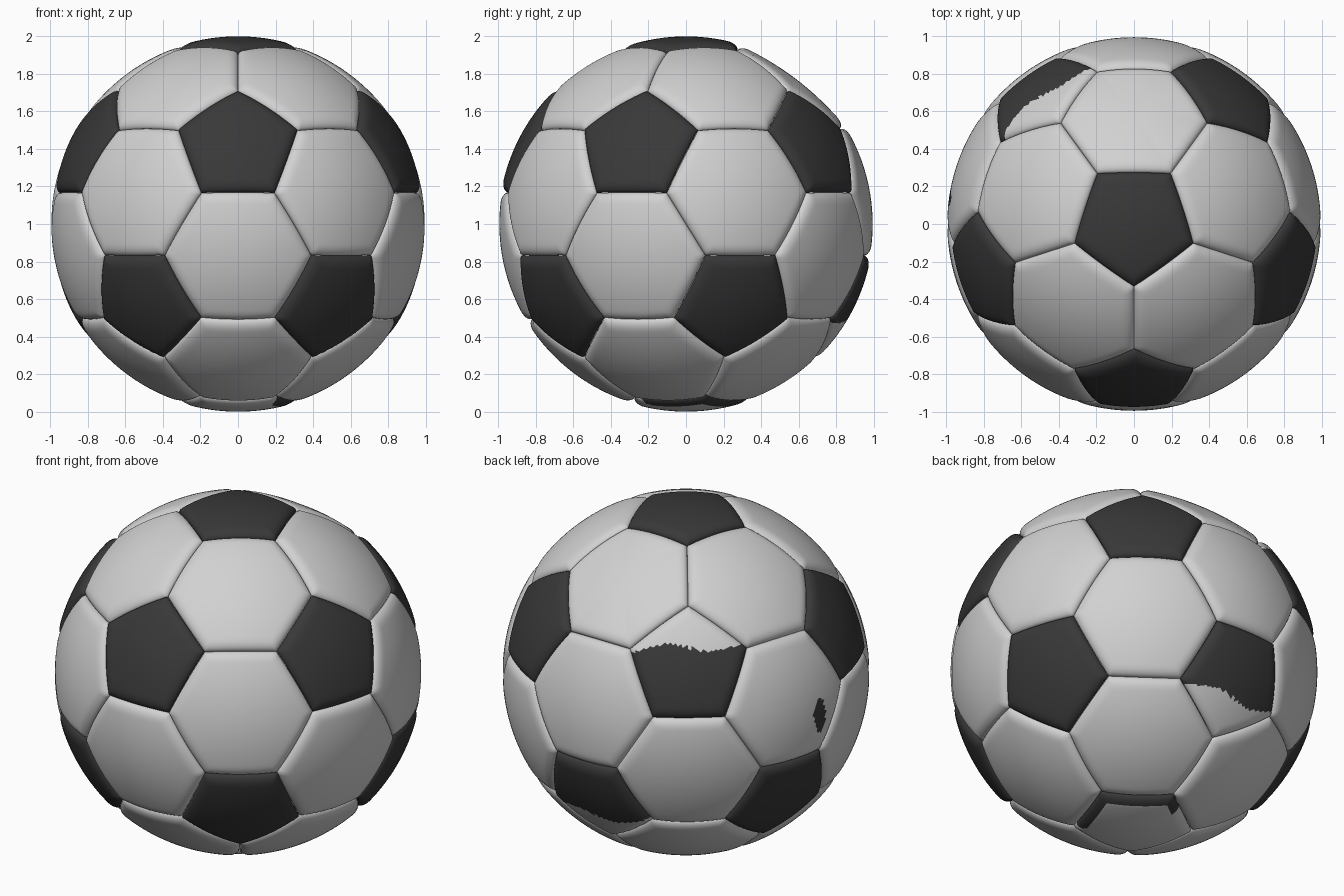
import bpy, bmesh, math
from mathutils import Vector

if "Cube" in bpy.data.objects:
    bpy.data.objects.remove(bpy.data.objects["Cube"])

SEG, RINGS = 22, 18            # resolution per panel edge / centre to seam
SEAM_DEPTH, SEAM_WIDTH = 0.035, 0.065


def material(name, v):
    m = bpy.data.materials.new(name)
    m.diffuse_color = (v, v, v, 1)
    m.use_nodes = True
    m.node_tree.nodes["Principled BSDF"].inputs["Base Color"].default_value = m.diffuse_color
    return m


white = material("white leather", 0.64)
black = material("black leather", 0.04)


def direction(az, lat):
    a, b = math.radians(az), math.radians(lat)
    return Vector((math.cos(b) * math.cos(a), math.cos(b) * math.sin(a), math.sin(b)))


# Twelve pentagon centres: poles plus an upper and a lower ring
LAT = math.degrees(math.atan(0.5))
P = [Vector((0, 0, 1)), Vector((0, 0, -1))]
P += [direction(-90 + 72 * k, LAT) for k in range(5)]
P += [direction(-54 + 72 * k, -LAT) for k in range(5)]
near = [[j for j in range(12) if 0.3 < P[i].dot(P[j]) < 0.6] for i in range(12)]


def seam_corner(i, j):
    return ((2 * P[i] + P[j]) / 3).normalized()


def sort_round(points):
    c = sum(points, Vector()) / len(points)
    n = c.normalized()
    a = (points[0] - c).normalized()
    b = n.cross(a)
    return c, sorted(points, key=lambda p: math.atan2((p - c).dot(b), (p - c).dot(a)))


def add_panel(bm, corners, radius, dent, is_dark):
    """Puffed panel whose rim rolls down into the seam."""
    c, pts = sort_round(corners)
    n = len(pts)
    apothem = ((pts[0] + pts[1]) / 2 - c).length
    rim = [pts[k].lerp(pts[(k + 1) % n], s / SEG) for k in range(n) for s in range(SEG)]

    def place(q, t):
        s = min((1 - t) * apothem / SEAM_WIDTH, 1)
        drop = SEAM_DEPTH * (1 - math.sqrt(max(0, 1 - (1 - s) ** 2)))
        return q.normalized() * (radius - drop - dent * (1 - t * t))

    prev = None
    mid = bm.verts.new(place(c, 0))
    for r in range(1, RINGS + 1):
        t = 1 - (1 - r / RINGS) ** 1.7
        ring = [bm.verts.new(place(c.lerp(e, t), t)) for e in rim]
        for k in range(len(ring)):
            k2 = (k + 1) % len(ring)
            vs = (mid, ring[k], ring[k2]) if prev is None else (prev[k], ring[k], ring[k2], prev[k2])
            f = bm.faces.new(vs)
            f.smooth = True
            f.material_index = int(is_dark(f.calc_center_median().normalized(), t))
        prev = ring


def finish(bm, name):
    me = bpy.data.meshes.new(name)
    bm.to_mesh(me)
    bm.free()
    me.materials.append(white)
    me.materials.append(black)
    ob = bpy.data.objects.new(name, me)
    ob.location.z = 1
    bpy.context.collection.objects.link(ob)


def partly_covered(centre, pole):
    """Pentagon whose tip towards the pole is covered in white."""
    u = (pole - centre * pole.dot(centre)).normalized()
    w = centre.cross(u)
    return lambda f, t: f.dot(u) < 0.105 + 0.02 * math.sin(14 * f.dot(w))


# Pentagon panels
covered_top, covered_low = direction(126, LAT), direction(90, -LAT)
rim_side = direction(30, 0)
bm = bmesh.new()
for i in range(12):
    rule = lambda f, t: True
    if (P[i] - covered_top).length < 0.01:
        rule = partly_covered(P[i], P[0])
    elif (P[i] - covered_low).length < 0.01:
        rule = partly_covered(P[i], P[1])
    elif i == 1:               # underside is white with a dark rim on one side
        rule = lambda f, t: t > 0.83 and f.dot(rim_side) > 0.06
    add_panel(bm, [seam_corner(i, j) for j in near[i]], 1.0, 0, rule)
finish(bm, "pentagon_panels")

# Hexagon panels, one of them slightly dented, with one small dark scuff
dented = direction(90, 52.6)
scuff = direction(172, 3.5)
scuff_side = direction(82, 0)


def in_scuff(f, t):
    d = f - scuff
    return f.dot(scuff) > 0.9 and (d.dot(scuff_side) / 0.045) ** 2 + (d.z / 0.1) ** 2 < 1


bm = bmesh.new()
for i in range(12):
    for j in near[i]:
        for k in near[i]:
            if i < j < k and k in near[j]:
                tri = (i, j, k)
                pts = [seam_corner(a, b) for a in tri for b in tri if a != b]
                mid = (P[i] + P[j] + P[k]).normalized()
                dent = 0.025 if mid.dot(dented) > 0.98 else 0
                add_panel(bm, pts, 0.995, dent, in_scuff)
finish(bm, "hexagon_panels")
